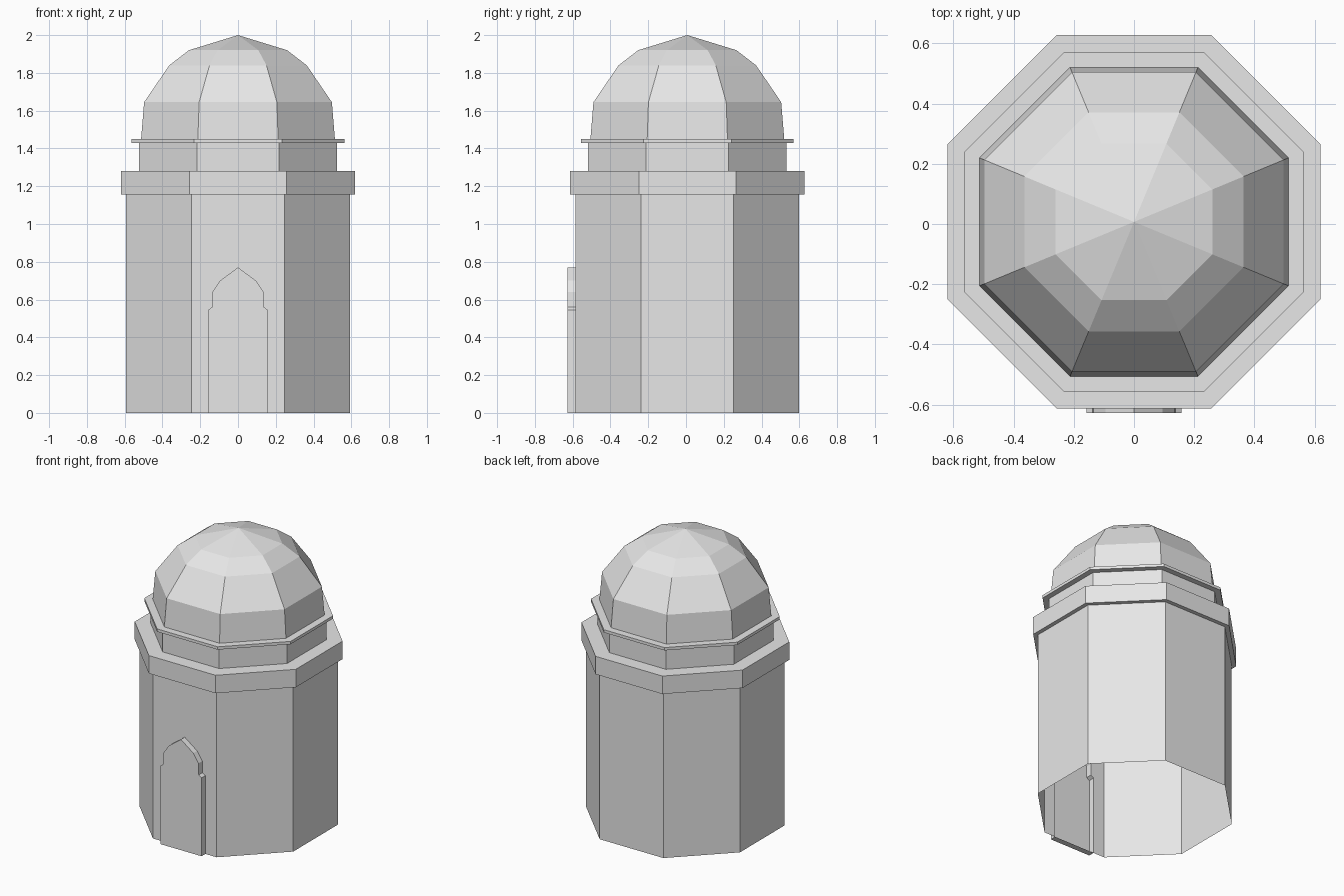
import bpy, bmesh, math

if "Cube" in bpy.data.objects:
    bpy.data.objects.remove(bpy.data.objects["Cube"], do_unlink=True)

SIDES = 8
CENTRE_Y = 0.007
WALL, WALL_TOP, DOOR_DEPTH = 0.592, 1.155, 0.042

stone = bpy.data.materials.new("pale_grey_stone")
stone.use_nodes = True
grey = (0.8, 0.8, 0.8, 1)
stone.diffuse_color = grey
stone.node_tree.nodes["Principled BSDF"].inputs["Base Color"].default_value = grey


def finish(name, bm):
    mesh = bpy.data.meshes.new(name)
    bm.to_mesh(mesh)
    bm.free()
    mesh.materials.append(stone)
    obj = bpy.data.objects.new(name, mesh)
    obj.location.y = CENTRE_Y
    bpy.context.collection.objects.link(obj)
    return obj


def ring(bm, apothem, z):
    """Octagon with flats facing the axes; side 0 faces the front."""
    r = apothem / math.cos(math.pi / SIDES)
    angles = [-math.pi / 2 + (i - 0.5) * math.tau / SIDES for i in range(SIDES)]
    return [bm.verts.new((r * math.cos(a), r * math.sin(a), z)) for a in angles]


def tier(name, profile, skip_front=False, apex=None):
    """Octagonal shell following (apothem, height) points upward."""
    bm = bmesh.new()
    rings = [ring(bm, a, z) for a, z in profile]
    for low, high in zip(rings, rings[1:]):
        for i in range(1 if skip_front else 0, SIDES):
            j = (i + 1) % SIDES
            bm.faces.new((low[i], low[j], high[j], high[i]))
    if apex:
        tip = bm.verts.new((0, 0, apex))
        for i in range(SIDES):
            bm.faces.new((rings[-1][i], rings[-1][(i + 1) % SIDES], tip))
    return finish(name, bm)


# Plain walls, leaving the front side for the doorway
tier("walls", [(WALL, 0), (WALL, WALL_TOP)], skip_front=True)

# Pointed door outline, mirrored about the middle
half = [(0.158, 0), (0.158, 0.545), (0.137, 0.56), (0.135, 0.64), (0.095, 0.7)]
outline = half + [(0, 0.77)] + [(-x, z) for x, z in reversed(half)]

# Front wall with the door pushed outward, hollow behind
bm = bmesh.new()
back = [bm.verts.new((x, -WALL, z)) for x, z in outline]
front = [bm.verts.new((x, -WALL - DOOR_DEPTH, z)) for x, z in outline]
w = WALL * math.tan(math.pi / SIDES)
corners = [bm.verts.new((x, -WALL, z))
           for x, z in ((-w, 0), (-w, WALL_TOP), (w, WALL_TOP), (w, 0))]
bm.faces.new(list(reversed(back + corners)))
bm.faces.new(front)
for i in range(len(outline)):
    j = (i + 1) % len(outline)
    bm.faces.new((back[i], back[j], front[j], front[i]))
bmesh.ops.recalc_face_normals(bm, faces=bm.faces)
bm.faces.ensure_lookup_table()
if bm.faces[1].normal.y > 0:
    bmesh.ops.reverse_faces(bm, faces=bm.faces)
finish("front_wall_and_door", bm)

# Upper tiers
tier("cornice", [(WALL, 1.155), (0.62, 1.155), (0.62, 1.28), (0.525, 1.28)])
tier("drum", [(0.525, 1.28), (0.525, 1.43)])
tier("dome_ledge", [(0.525, 1.43), (0.563, 1.43), (0.563, 1.45), (0.513, 1.45)])
tier("dome", [(0.513, 1.45), (0.497, 1.645), (0.364, 1.84), (0.26, 1.92)], apex=2.0)
